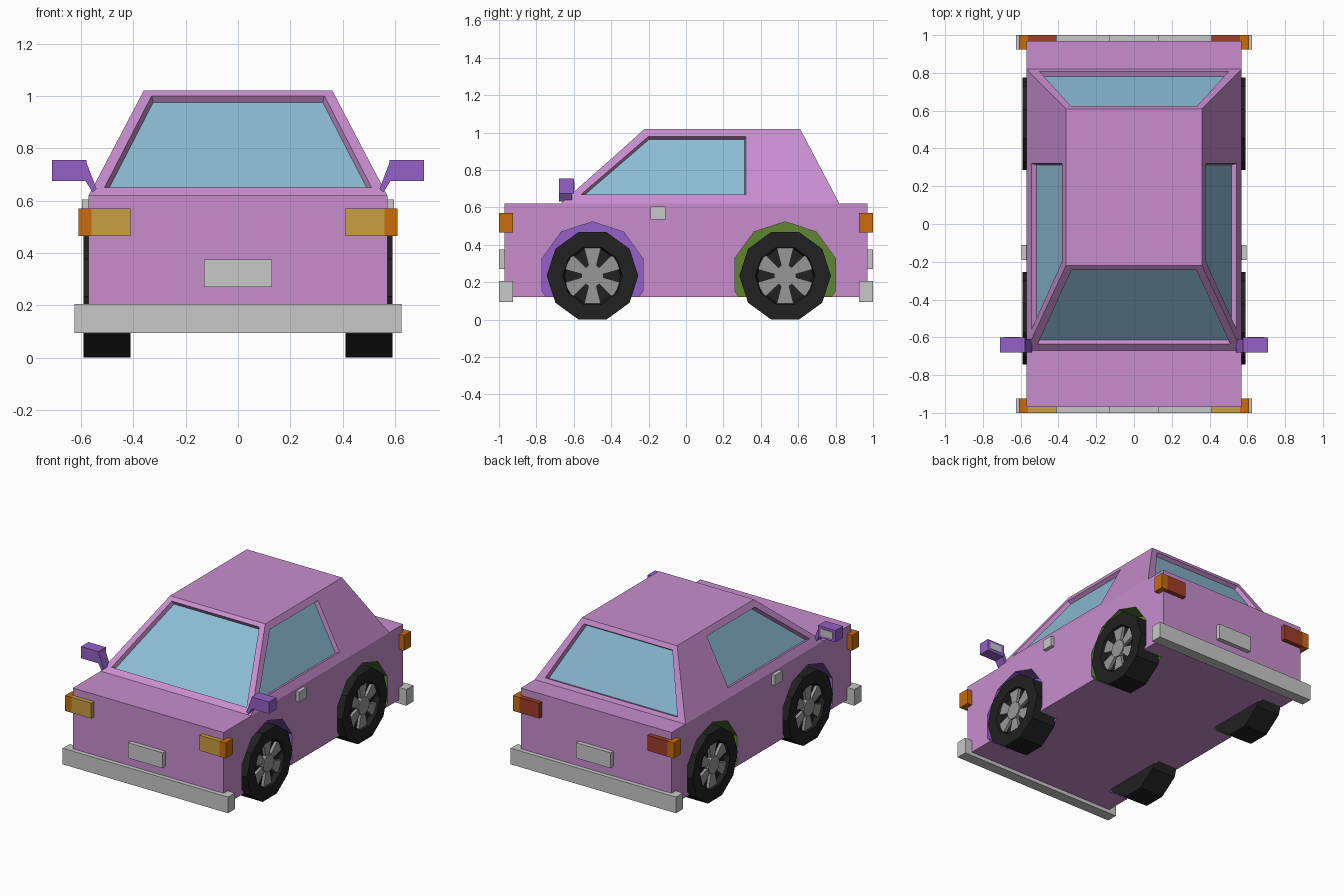
import bpy, bmesh, math
from mathutils import Vector

cube = bpy.data.objects.get("Cube")
if cube:
    bpy.data.objects.remove(cube, do_unlink=True)


def material(name, r, g, b):
    m = bpy.data.materials.new(name)
    m.use_nodes = True
    m.diffuse_color = (r, g, b, 1)
    m.node_tree.nodes["Principled BSDF"].inputs["Base Color"].default_value = (r, g, b, 1)
    return m


PINK = material("pink_paint", .58, .27, .62)
GLASS = material("blue_glass", .26, .50, .66)
ORANGE = material("orange_lens", .58, .15, .004)
YELLOW = material("yellow_lens", .58, .35, .053)
RED = material("red_lens", .35, .048, .021)
CHROME = material("light_grey_trim", .58, .58, .58)
GREY = material("grey_rim", .31, .31, .31)
BLACK = material("black_rubber", .015, .015, .015)
PURPLE = material("purple_paint", .30, .12, .58)
GREEN = material("green_arch", .115, .24, .032)


def finish(name, bm, *mats):
    bmesh.ops.remove_doubles(bm, verts=bm.verts, dist=1e-5)
    bmesh.ops.recalc_face_normals(bm, faces=bm.faces)
    me = bpy.data.meshes.new(name)
    bm.to_mesh(me)
    bm.free()
    for m in mats:
        me.materials.append(m)
    ob = bpy.data.objects.new(name, me)
    bpy.context.collection.objects.link(ob)
    return ob


def face(bm, points, index=0):
    f = bm.faces.new([bm.verts.new(p) for p in points])
    f.material_index = index
    return f


def loft(name, rings, mat):
    """Join rings of points and cap both ends."""
    bm = bmesh.new()
    for a, b in zip(rings, rings[1:]):
        for i in range(len(a)):
            j = (i + 1) % len(a)
            face(bm, [a[i], a[j], b[j], b[i]])
    face(bm, rings[0])
    face(bm, rings[-1])
    return finish(name, bm, mat)


def box(name, mat, x0, x1, y0, y1, z0, z1):
    ring = lambda z: [(x0, y0, z), (x1, y0, z), (x1, y1, z), (x0, y1, z)]
    return loft(name, [ring(z0), ring(z1)], mat)


def polygon(x, cy, cz, r, n=10, turn=0.0):
    return [(x, cy + r * math.cos(turn + i * math.tau / n),
             cz + r * math.sin(turn + i * math.tau / n)) for i in range(n)]


SIDES = (("left", 1), ("right", -1))
AXLES = (("front", -.50, PURPLE), ("rear", .53, GREEN))

# Lower body with coloured wheel arches cut into it
body = box("body", PINK, -.57, .57, -.97, .97, .12, .62)
cutters = []
for end, cy, mat in AXLES:
    for side, s in SIDES:
        rings = [polygon(s * x, cy, .24, .283, turn=math.pi / 2) for x in (.42, .70)]
        cutter = loft(f"{end}_{side}_arch_cutter", rings, mat)
        cutter.hide_render = True
        cutters.append(cutter)
        mod = body.modifiers.new("arch", 'BOOLEAN')
        mod.operation = 'DIFFERENCE'
        mod.solver = 'EXACT'
        mod.material_mode = 'TRANSFER'
        mod.object = cutter
bpy.context.view_layer.update()
cut = bpy.data.meshes.new_from_object(
    body.evaluated_get(bpy.context.evaluated_depsgraph_get()))
body.modifiers.clear()
body.data = cut
for cutter in cutters:
    bpy.data.objects.remove(cutter, do_unlink=True)

# Cabin with recessed windows
LOW, HIGH = .62, 1.02


def slope(a, b, z):
    return a + (b - a) * (z - LOW) / (HIGH - LOW)


def wall(bm, outer, inner, place):
    o = [Vector(place(*p)) for p in outer]
    i = [Vector(place(*p)) for p in inner]
    normal = (o[1] - o[0]).cross(o[2] - o[1]).normalized()
    if normal.dot(Vector((0, .1, .75)) - o[0]) < 0:
        normal = -normal
    mid = sum(i, Vector()) / 4
    pane = [p.lerp(mid, .02) + normal * .028 for p in i]
    for a, b in ((o, i), (i, pane)):
        for k in range(4):
            n = (k + 1) % 4
            face(bm, [a[k], a[n], b[n], b[k]])
    face(bm, pane, 1)


def trapezoid(x0, z0, x1, z1):
    return [(-x0, z0), (x0, z0), (x1, z1), (-x1, z1)]


bm = bmesh.new()
end_outline = trapezoid(.57, LOW, .36, HIGH)
wall(bm, end_outline, trapezoid(.51, .65, .33, 1.0),
     lambda x, z: (x, slope(-.67, -.22, z), z))
wall(bm, end_outline, trapezoid(.50, .645, .335, .99),
     lambda x, z: (x, slope(.82, .61, z), z))
for side, s in SIDES:
    wall(bm, [(-.67, LOW), (.82, LOW), (.61, HIGH), (-.22, HIGH)],
         [(-.56, .67), (.32, .67), (.32, .98), (-.20, .98)],
         lambda y, z: (s * slope(.57, .36, z), y, z))
for x, y0, y1, z in ((.36, -.22, .61, HIGH), (.57, -.67, .82, LOW)):
    face(bm, [(-x, y0, z), (x, y0, z), (x, y1, z), (-x, y1, z)])
finish("cabin", bm, PINK, GLASS)

# Bumpers, number plates and lights at both ends
for end, e, lens in (("front", -1, YELLOW), ("rear", 1, RED)):
    box(f"{end}_bumper", CHROME, -.625, .625, e * .925, e, .095, .205)
    box(f"{end}_plate", CHROME, -.13, .13, e * .96, e, .27, .375)
    for side, s in SIDES:
        box(f"{end}_{side}_lamp", lens, s * .41, s * .56, e * .95, e, .465, .57)
        box(f"{end}_{side}_indicator", ORANGE, s * .56, s * .608, e * .925, e, .465, .57)

# Door handles and mirrors
for side, s in SIDES:
    box(f"{side}_handle", CHROME, s * .56, s * .595, -.19, -.11, .535, .605)
    box(f"{side}_mirror", PURPLE, s * .578, s * .71, -.68, -.60, .675, .755)
    box(f"{side}_mirror_glass", CHROME, s * .60, s * .69, -.602, -.597, .692, .738)
    profile = [(.58, .75), (.54, .645), (.555, .632), (.582, .675)]
    loft(f"{side}_mirror_arm", [[(s * x, y, z) for x, z in profile] for y in (-.68, -.61)], PURPLE)

# Wheels: dished tyre, hub and six flared spokes
CZ = .234
for end, cy, _ in AXLES:
    for side, s in SIDES:
        tag = f"{end}_{side}"
        rings = [polygon(s * x, cy, CZ, r)
                 for x, r in ((.41, .245), (.59, .245), (.59, .16), (.555, .15))]
        loft(f"{tag}_tyre", rings, BLACK)
        loft(f"{tag}_hub", [polygon(s * x, cy, CZ, .06) for x in (.55, .583)], GREY)
        bm = bmesh.new()
        for k in range(6):
            a = math.pi / 2 + k * math.tau / 6
            u, v = Vector((0, math.cos(a), math.sin(a))), Vector((0, -math.sin(a), math.cos(a)))
            flat = [u * r + v * w for r, w in ((.05, -.02), (.15, -.045), (.15, .045), (.05, .02))]
            back, front = ([p + Vector((s * x, cy, CZ)) for p in flat] for x in (.55, .575))
            face(bm, back)
            face(bm, front)
            for i in range(4):
                j = (i + 1) % 4
                face(bm, [back[i], back[j], front[j], front[i]])
        finish(f"{tag}_spokes", bm, GREY)
